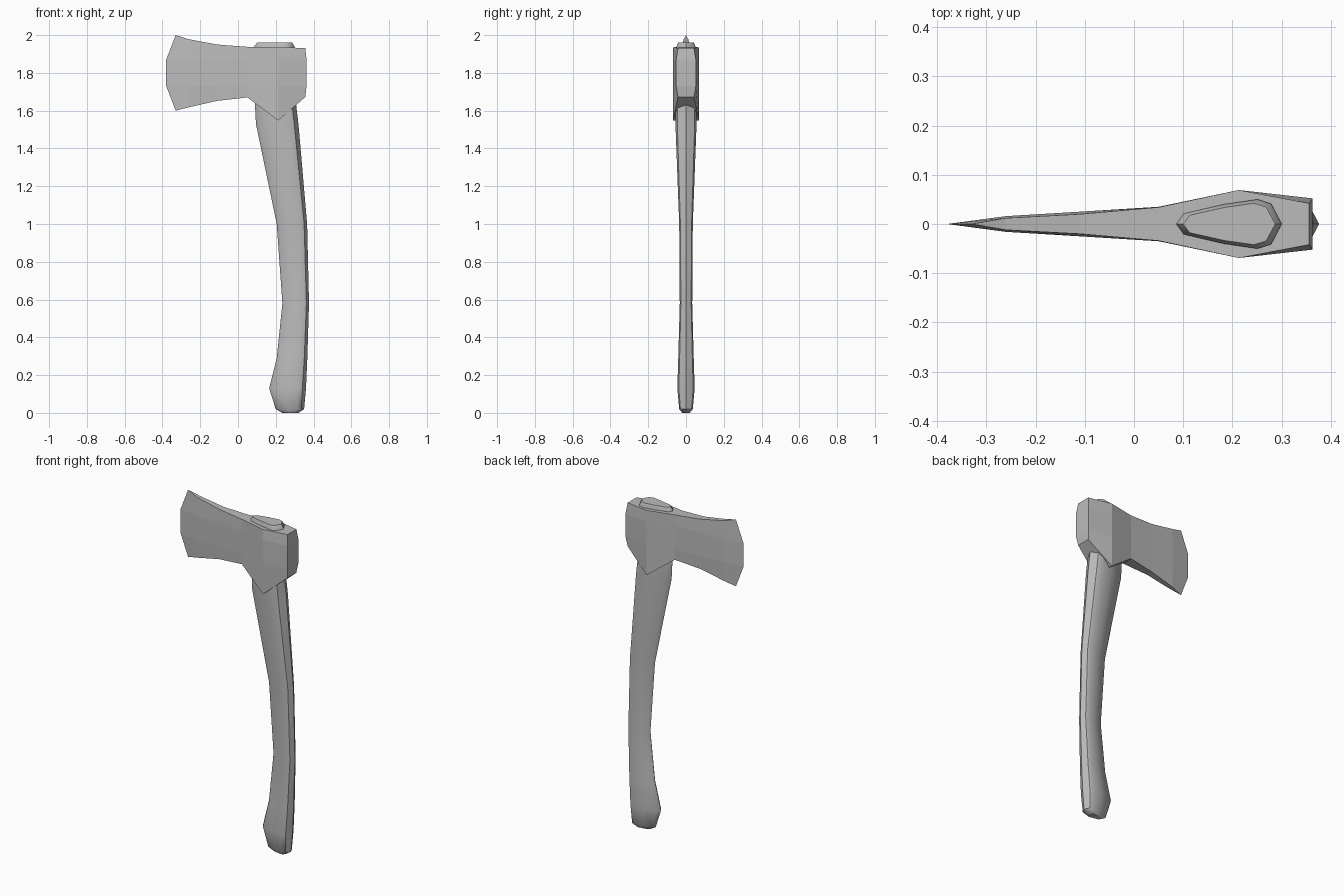
import bpy, bmesh

cube = bpy.data.objects.get("Cube")
if cube:
    bpy.data.objects.remove(cube, do_unlink=True)

# Single plain grey for both parts
grey = bpy.data.materials.new("plain grey")
grey.use_nodes = True
colour = (0.5, 0.5, 0.5, 1)
grey.diffuse_color = colour
grey.node_tree.nodes["Principled BSDF"].inputs["Base Color"].default_value = colour


def loft(name, rings):
    """Skin a list of equal-length closed rings and cap both ends."""
    bm = bmesh.new()
    loops = [[bm.verts.new(p) for p in ring] for ring in rings]
    n = len(loops[0])
    for a, b in zip(loops, loops[1:]):
        for i in range(n):
            j = (i + 1) % n
            bm.faces.new((a[i], a[j], b[j], b[i]))
    # Each cap is a strip of quads/triangles across the ring
    for ring in (loops[0], loops[-1]):
        for i in range(n // 2 - 1):
            bm.faces.new((ring[i], ring[i + 1], ring[n - 2 - i], ring[n - 1 - i]))
    bmesh.ops.remove_doubles(bm, verts=bm.verts, dist=0.0005)
    bmesh.ops.recalc_face_normals(bm, faces=bm.faces)
    mesh = bpy.data.meshes.new(name)
    bm.to_mesh(mesh)
    bm.free()
    mesh.materials.append(grey)
    obj = bpy.data.objects.new(name, mesh)
    bpy.context.collection.objects.link(obj)
    return obj


# Axe head: (x at corners, x at middle, bottom z, top z,
#            half thickness at corners, half thickness at middle)
stations = [
    (-0.33, -0.38, 1.60, 2.00, 0, 0),
    (-0.26, -0.26, 1.618, 1.978, 0.012, 0.016),
    (-0.11, -0.11, 1.652, 1.95, 0.02, 0.025),
    (0.05, 0.05, 1.67, 1.938, 0.034, 0.035),
    (0.213, 0.213, 1.548, 1.935, 0.069, 0.069),
    (0.356, 0.363, 1.672, 1.932, 0.042, 0.052),
]
head_rings = []
for xc, xm, low, high, corner, middle in stations:
    side = [(xc, corner, low), (xm, middle, 1.73), (xm, middle, 1.87), (xc, corner, high)]
    head_rings.append(side + [(x, -y, z) for x, y, z in reversed(side)])
loft("axe_head", head_rings)

# Handle: (z, front x, back x, half width), pommel up to the eye of the head
levels = [
    (0.0, 0.235, 0.32, 0.02),
    (0.02, 0.20, 0.35, 0.036),
    (0.13, 0.165, 0.36, 0.046),
    (0.29, 0.205, 0.367, 0.041),
    (0.58, 0.235, 0.376, 0.033),
    (1.0, 0.205, 0.366, 0.036),
    (1.53, 0.095, 0.32, 0.056),
    (1.63, 0.09, 0.308, 0.055),
    (1.94, 0.086, 0.30, 0.05),
    (1.96, 0.10, 0.287, 0.042),
]
# Teardrop section: (fraction from front to back, fraction of half width)
teardrop = [(0, 0), (0.07, 0.42), (0.45, 0.8), (0.77, 1), (0.9, 0.82), (1, 0)]
section = teardrop + [(t, -w) for t, w in reversed(teardrop[1:-1])]
handle = loft("handle", [
    [(x0 + t * (x1 - x0), w * half, z) for t, w in section]
    for z, x0, x1, half in levels
])

# Soft shading on the handle, crisp rim at its top
bpy.ops.object.select_all(action="DESELECT")
handle.select_set(True)
bpy.context.view_layer.objects.active = handle
bpy.ops.object.shade_smooth_by_angle(angle=0.75)
